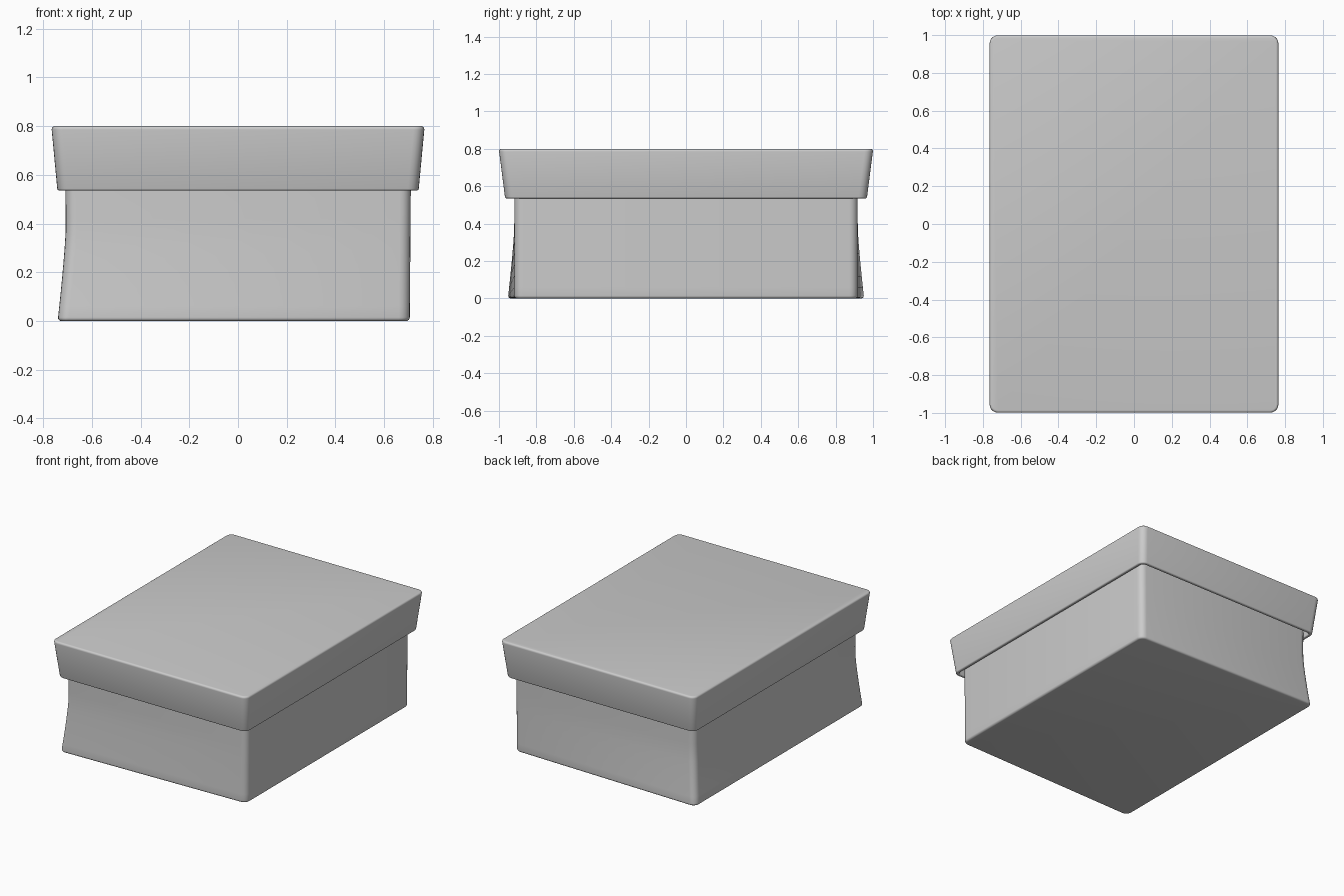
import bpy, bmesh, math

if "Cube" in bpy.data.objects:
    bpy.data.objects.remove(bpy.data.objects["Cube"])


def ring(bm, z, x0, x1, y_left, y_right, inset, r, n=5):
    """Rounded quad outline at height z; the left and right ends may differ in depth."""
    corners = [(x1, -y_right, -90), (x1, y_right, 0), (x0, y_left, 90), (x0, -y_left, 180)]
    verts = []
    for x, y, start in corners:
        sx, sy = math.copysign(1, x), math.copysign(1, y)
        cx, cy = x - sx * (inset + r), y - sy * (inset + r)
        for i in range(n + 1):
            a = math.radians(start + 90 * i / n)
            verts.append(bm.verts.new((cx + r * math.cos(a), cy + r * math.sin(a), z)))
    return verts


def loft(name, layers):
    """Skin a stack of rings and cap the first and last."""
    bm = bmesh.new()
    rings = [ring(bm, *layer) for layer in layers]
    for a, b in zip(rings, rings[1:]):
        for i in range(len(a)):
            j = (i + 1) % len(a)
            bm.faces.new((a[i], a[j], b[j], b[i]))
    bm.faces.new(rings[0])
    bm.faces.new(rings[-1])
    bmesh.ops.recalc_face_normals(bm, faces=bm.faces)
    mesh = bpy.data.meshes.new(name)
    bm.to_mesh(mesh)
    bm.free()
    obj = bpy.data.objects.new(name, mesh)
    bpy.context.collection.objects.link(obj)
    bpy.context.view_layer.objects.active = obj
    obj.select_set(True)
    bpy.ops.object.shade_smooth_by_angle(angle=math.radians(40))
    obj.select_set(False)


def round_edge(radius, steps=4):
    """(inset, rise) pairs of a quarter-round edge, from the flat to the wall."""
    for i in range(steps + 1):
        a = math.pi / 2 * i / steps
        yield radius * (1 - math.sin(a)), radius * (1 - math.cos(a))


# Box body: open tray whose left end flares out towards the bottom
def body_layer(z, inset, r):
    flare = 0.036 * max(0, 1 - z / 0.38) ** 1.25
    top = 0.004 * z / 0.53
    return (z, -0.704 - flare - top, 0.705 + top, 0.918 + 0.95 * flare, 0.918, inset, r)


wall = 0.025
body = [body_layer(h, i, 0.045 - i) for i, h in round_edge(0.015)]
heights = [0.06, 0.12, 0.18, 0.24, 0.3, 0.36, 0.42, 0.53, 0.76]
body += [body_layer(z, 0, 0.045) for z in heights]
body += [body_layer(z, wall, 0.02) for z in reversed(heights)]
body.append(body_layer(0.03, wall, 0.02))
loft("box_body", body)


# Lid: hollow cap with walls that lean outwards to the top
def lid_layer(z, inset, r):
    t = (z - 0.535) / 0.265
    x, y = 0.741 + 0.025 * t, 0.967 + 0.034 * t
    return (z, -x, x, y, y, inset, r)


lid = [lid_layer(0.8 - h, i, 0.045 - i) for i, h in round_edge(0.015)]
lid += [lid_layer(0.535 + h, i, 0.045 - i) for i, h in reversed(list(round_edge(0.008)))]
lid += [lid_layer(0.535 + h, 0.024 - i, 0.021 + i) for i, h in round_edge(0.008)]
lid.append(lid_layer(0.775, 0.024, 0.021))
loft("box_lid", lid)
